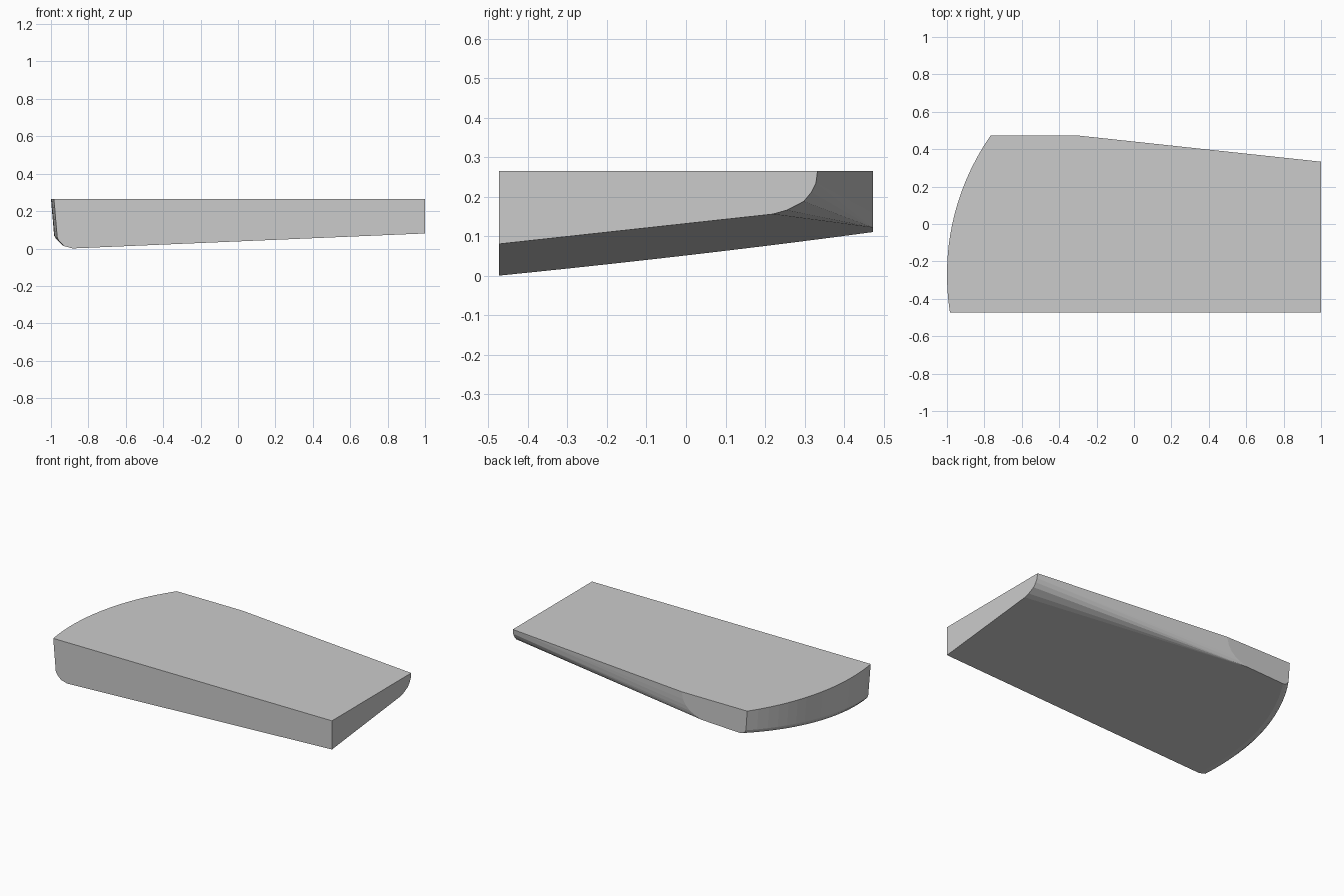
import bpy, bmesh, math

if "Cube" in bpy.data.objects:
    bpy.data.objects.remove(bpy.data.objects["Cube"])

TOP, HALF_Y = 0.265, 0.473


def under(x, y):
    """Height of the sloping underside plane."""
    return 0.038 + 0.0425 * x + 0.109 * (y + HALF_Y)


def lerp(a, b, t):
    return a + (b - a) * t


points = []

# Curved left end: a plan arc with a tapered wall and rounded lower edge
RADIUS, ARC_Y, STEPS = 1.3, -0.27, 16
for i in range(STEPS + 1):
    t = i / STEPS
    y = lerp(-HALF_Y, HALF_Y, t)
    edge = RADIUS - 1 - math.sqrt(RADIUS ** 2 - (y - ARC_Y) ** 2)
    points.append((edge, y, TOP))
    scale = lerp(1.0, 0.5, t)
    for inset, lift in ((0.018, 0.06), (0.027, 0.043), (0.055, 0.014), (0.1, 0.0)):
        x = edge + inset * scale
        points.append((x, y, under(x, y) + lift * scale))

# Flat right end: straight front corner, rounded rear corner
right_profile = [(0.333, TOP), (0.329, 0.235), (0.318, 0.212), (0.298, 0.188),
                 (0.255, 0.166), (0.22, under(1, 0.22)),
                 (-HALF_Y, under(1, -HALF_Y)), (-HALF_Y, TOP)]
points += [(1, y, z) for y, z in right_profile]

# Where the slanted rear rounding runs out into the flat back face
back_profile = [(-0.30, TOP), (-0.31, 0.22), (-0.33, 0.185), (-0.36, 0.158),
                (-0.40, 0.138), (-0.45, under(-0.45, HALF_Y))]
points += [(x, HALF_Y, z) for x, z in back_profile]

# Skin the convex block and merge coplanar faces
bm = bmesh.new()
for p in points:
    bm.verts.new(p)
hull = bmesh.ops.convex_hull(bm, input=bm.verts[:])
loose = {g for g in hull["geom_interior"] + hull["geom_unused"]
         if isinstance(g, bmesh.types.BMVert)}
bmesh.ops.delete(bm, geom=list(loose), context='VERTS')
bmesh.ops.dissolve_limit(bm, angle_limit=math.radians(0.5),
                         verts=bm.verts[:], edges=bm.edges[:])
bmesh.ops.recalc_face_normals(bm, faces=bm.faces[:])

mesh = bpy.data.meshes.new("tapered_block")
bm.to_mesh(mesh)
bm.free()
block = bpy.data.objects.new("tapered_block", mesh)
bpy.context.collection.objects.link(block)
